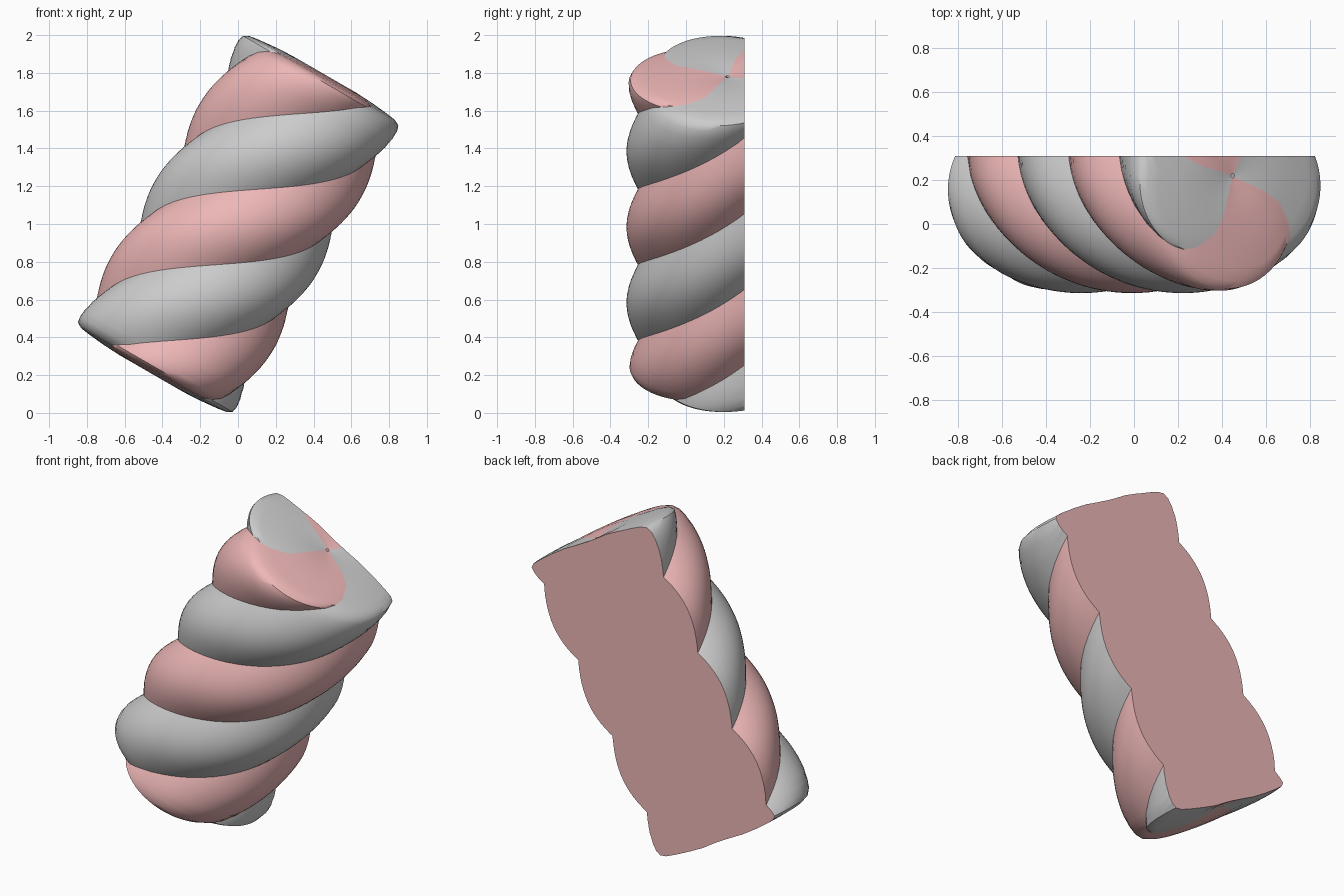
import bpy, bmesh, math
from mathutils import Vector

if "Cube" in bpy.data.objects:
    bpy.data.objects.remove(bpy.data.objects["Cube"])

U = Vector((0.5, 0, 0.866))        # rope axis, tilted 30 degrees
V = Vector((0.866, 0, -0.5))       # across the rope
F = Vector((0, -1, 0))             # towards the front
CENTRE = Vector((0, 0.18, 1.0))
CUT_Y, PITCH, COLS = 0.31, 1.85, 24
LOBE_D, LOBE_R = 0.15, 0.345       # offset and radius of each strand's round lobe

pink = bpy.data.materials.new("pink")
pink.diffuse_color = (0.85, 0.47, 0.47, 1)
pink.use_nodes = True
pink.node_tree.nodes["Principled BSDF"].inputs["Base Color"].default_value = pink.diffuse_color

# End cap profile: axial position, radius scale, extra swirl in degrees
cap = [(0.74, 1, 0), (0.80, 0.995, 0), (0.845, 0.985, 0), (0.876, 0.96, -3),
       (0.892, 0.90, -8), (0.90, 0.8, -14), (0.91, 0.6, -22), (0.915, 0.4, -24),
       (0.91, 0.2, -24), (0.90, 0.02, -24)]
body = [(-0.70 + 1.4 * i / 40, 1, 0) for i in range(41)]
profile = [(-t, s, -w) for t, s, w in reversed(cap)] + body + cap


def point(t, scale, swirl, k, f):
    """Point on strand k, f = 0..1 across its width."""
    psi = math.radians(90 * (f - 0.5))
    r = scale * (LOBE_D * math.cos(psi)
                 + math.sqrt(LOBE_R ** 2 - (LOBE_D * math.sin(psi)) ** 2))
    phi = math.radians(180 - (t + 0.25) / PITCH * 360 + 90 * (k + f) + swirl)
    lean = 0.04 * (1 - scale)      # strand tips gather slightly to the back
    return (CENTRE + U * t + V * r * math.cos(phi)
            + F * (r * math.sin(phi) - lean))


def add_strand(bm, k):
    rows = [[bm.verts.new(point(*p, k, c / COLS)) for c in range(COLS + 1)]
            for p in profile]
    for a, b in zip(rows, rows[1:]):
        for c in range(COLS):
            bm.faces.new((a[c], b[c], b[c + 1], a[c + 1]))


def cut(bm):
    return bmesh.ops.bisect_plane(
        bm, geom=bm.verts[:] + bm.edges[:] + bm.faces[:], dist=1e-5,
        plane_co=(0, CUT_Y, 0), plane_no=(0, 1, 0), clear_outer=True)


def finish(bm, name, mat, smooth):
    me = bpy.data.meshes.new(name)
    bm.to_mesh(me)
    bm.free()
    ob = bpy.data.objects.new(name, me)
    bpy.context.collection.objects.link(ob)
    if mat:
        me.materials.append(mat)
    if smooth:
        bpy.ops.object.select_all(action='DESELECT')
        ob.select_set(True)
        bpy.context.view_layer.objects.active = ob
        bpy.ops.object.shade_smooth_by_angle(angle=math.radians(40))


# Four twisted strands, alternately grey and pink, sliced flat at the back
for k in range(4):
    bm = bmesh.new()
    add_strand(bm, k)
    cut(bm)
    bmesh.ops.reverse_faces(bm, faces=bm.faces[:])
    if sum(f.normal.dot(f.calc_center_median() - CENTRE) * f.calc_area()
           for f in bm.faces) < 0:
        bmesh.ops.reverse_faces(bm, faces=bm.faces[:])
    finish(bm, f"{'pink' if k % 2 else 'grey'}_strand_{k // 2 + 1}",
           pink if k % 2 else None, True)

# Flat back: slice the whole rope and keep only the filled outline
bm = bmesh.new()
for k in range(4):
    add_strand(bm, k)
bmesh.ops.remove_doubles(bm, verts=bm.verts[:], dist=1e-4)
edges = [e for e in cut(bm)["geom_cut"] if isinstance(e, bmesh.types.BMEdge)]
old = bm.faces[:]
bmesh.ops.triangle_fill(bm, edges=edges, use_beauty=True, normal=(0, 1, 0))
bmesh.ops.delete(bm, geom=old, context='FACES')
finish(bm, "flat_back", pink, False)
